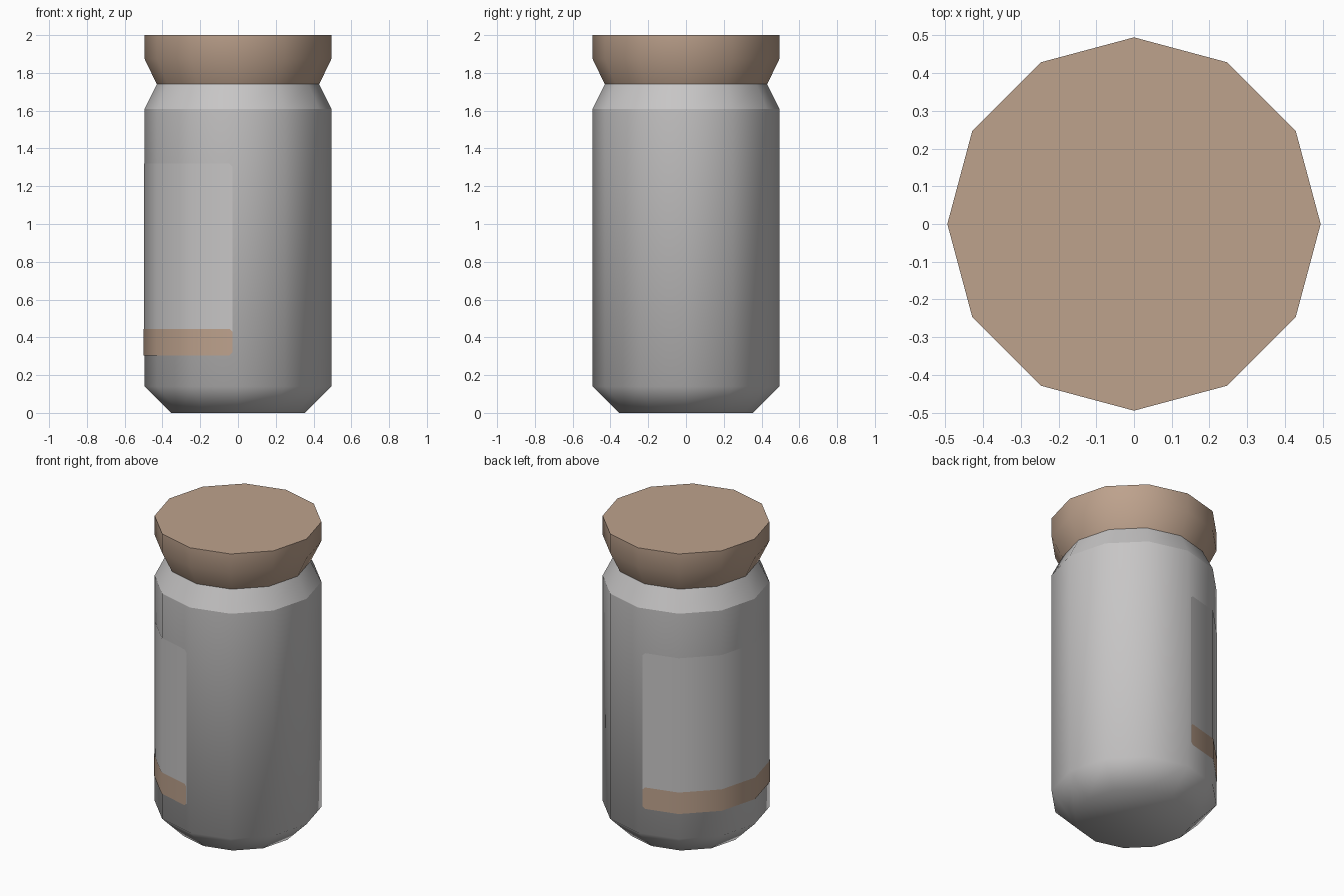
import bpy, bmesh, math

if "Cube" in bpy.data.objects:
    bpy.data.objects.remove(bpy.data.objects["Cube"], do_unlink=True)

SIDES = 12
RADIUS = 0.495


def material(name, rgb):
    mat = bpy.data.materials.new(name)
    mat.use_nodes = True
    color = (*rgb, 1)
    mat.diffuse_color = color
    mat.node_tree.nodes["Principled BSDF"].inputs["Base Color"].default_value = color
    return mat


grey = material("pale grey", (0.57, 0.56, 0.56))
brown = material("cork brown", (0.51, 0.36, 0.265))


def finish(name, bm, mat, sharp_heights=()):
    """Turn a bmesh into a smooth object, with creases at the given heights."""
    bmesh.ops.recalc_face_normals(bm, faces=bm.faces)
    for face in bm.faces:
        face.smooth = True
    for edge in bm.edges:
        if any(all(abs(v.co.z - h) < 0.001 for v in edge.verts) for h in sharp_heights):
            edge.smooth = False
    mesh = bpy.data.meshes.new(name)
    bm.to_mesh(mesh)
    bm.free()
    mesh.materials.append(mat)
    obj = bpy.data.objects.new(name, mesh)
    bpy.context.collection.objects.link(obj)
    return obj


def turned(name, profile, mat, sharp_heights):
    """Capped twelve-sided solid from (radius, height) pairs."""
    bm = bmesh.new()
    rings = []
    for r, z in profile:
        angles = [math.tau * i / SIDES for i in range(SIDES)]
        rings.append([bm.verts.new((r * math.cos(a), r * math.sin(a), z)) for a in angles])
    for low, high in zip(rings, rings[1:]):
        for i in range(SIDES):
            j = (i + 1) % SIDES
            bm.faces.new((low[i], low[j], high[j], high[i]))
    bm.faces.new(rings[0][::-1])
    bm.faces.new(rings[-1])
    return finish(name, bm, mat, sharp_heights)


def wrapped_plate(name, z0, z1, lift, mat, end=0.03, corner=0.015):
    """Thin plate hugging the -x half of the wall, with clipped corners."""
    r = RADIUS + lift
    slope = math.tan(math.radians(15))
    half = [(-x, r - x * slope, inset) for x, inset in ((end, corner), (end + corner, 0))]
    half += [(r * math.cos(a), r * math.sin(a), 0)
             for a in (math.radians(120), math.radians(150))]
    columns = half + [(-r, 0, 0)] + [(x, -y, c) for x, y, c in reversed(half)]
    bm = bmesh.new()
    pairs = [(bm.verts.new((x, y, z0 + c)), bm.verts.new((x, y, z1 - c)))
             for x, y, c in columns]
    for (a, b), (c, d) in zip(pairs, pairs[1:]):
        bm.faces.new((a, b, d, c))
    # keep the faces pointing away from the axis
    bm.normal_update()
    for face in bm.faces:
        mid = face.calc_center_median()
        if face.normal.x * mid.x + face.normal.y * mid.y < 0:
            face.normal_flip()
    for face in bm.faces:
        face.smooth = True
    mesh = bpy.data.meshes.new(name)
    bm.to_mesh(mesh)
    bm.free()
    mesh.materials.append(mat)
    obj = bpy.data.objects.new(name, mesh)
    bpy.context.collection.objects.link(obj)
    return obj


# Jar with chamfered foot and sloping shoulder
turned("jar_body", [(0.355, 0), (RADIUS, 0.14), (RADIUS, 1.61), (0.43, 1.74)],
       grey, (1.61, 1.74))

# Flared stopper
turned("cork_stopper", [(0.43, 1.74), (RADIUS, 1.875), (RADIUS, 2)],
       brown, (1.74, 2))

# Label around one half, with a coloured stripe along its lower edge
wrapped_plate("label", 0.305, 1.32, 0.002, grey)
wrapped_plate("label_stripe", 0.305, 0.445, 0.004, brown)
